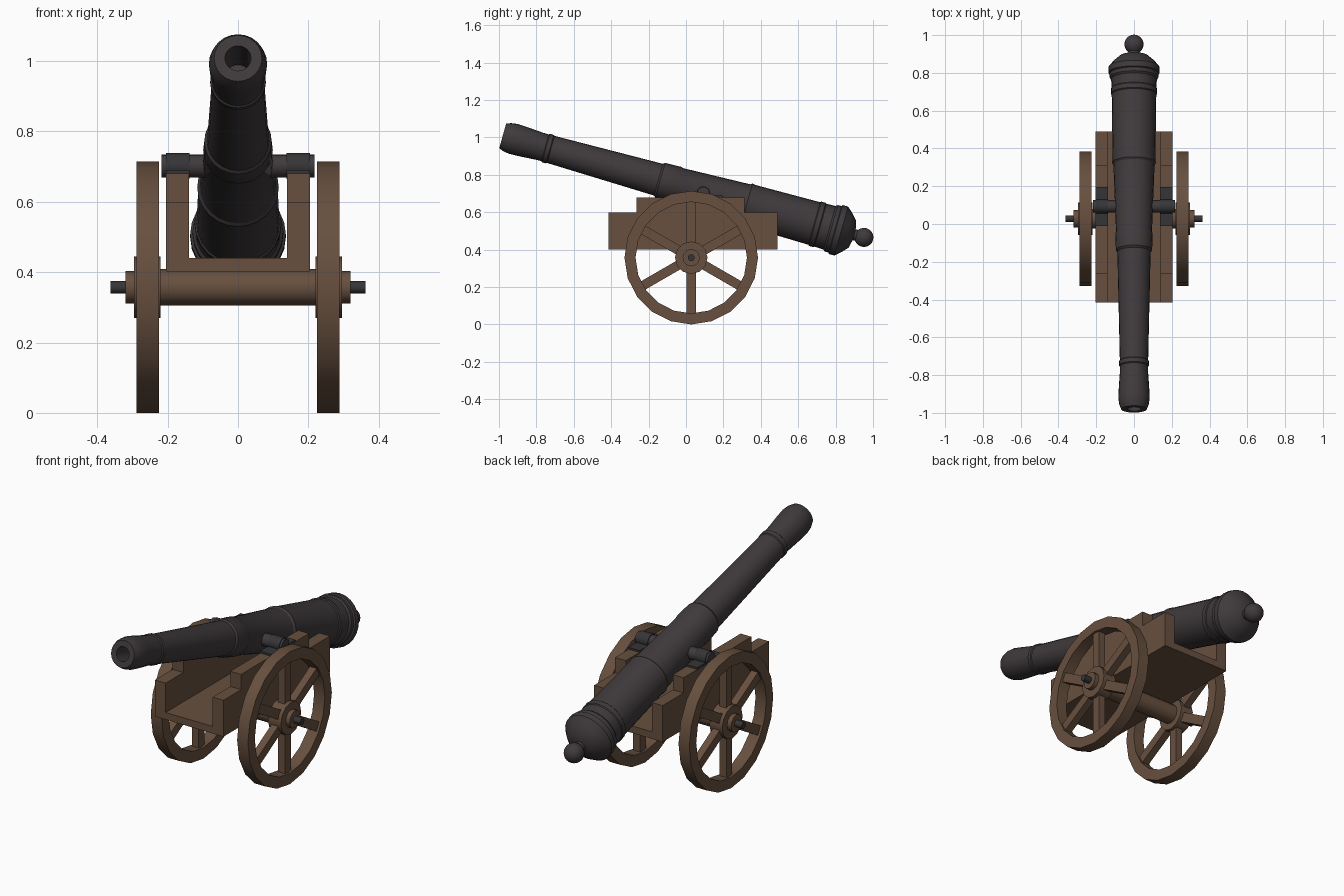
import bpy, bmesh, math
from mathutils import Matrix, Vector

if "Cube" in bpy.data.objects:
    bpy.data.objects.remove(bpy.data.objects["Cube"])


def material(name, rgb):
    m = bpy.data.materials.new(name)
    m.diffuse_color = (*rgb, 1)
    m.use_nodes = True
    m.node_tree.nodes["Principled BSDF"].inputs["Base Color"].default_value = m.diffuse_color
    return m


WOOD = material("brown wood", (0.135, 0.079, 0.049))
BARREL = material("gunmetal", (0.050, 0.042, 0.044))
IRON = material("dark iron", (0.036, 0.035, 0.038))


def finish(name, bm, mat, smooth=True):
    bmesh.ops.recalc_face_normals(bm, faces=bm.faces)
    me = bpy.data.meshes.new(name)
    bm.to_mesh(me)
    bm.free()
    me.materials.append(mat)
    if smooth:
        me.shade_smooth()
        me.set_sharp_from_angle(angle=math.radians(32))
    ob = bpy.data.objects.new(name, me)
    bpy.context.collection.objects.link(ob)
    return ob


def add_box(bm, lo, hi, matrix=Matrix()):
    lo, hi = Vector(lo), Vector(hi)
    m = matrix @ Matrix.Translation((lo + hi) / 2) @ Matrix.Diagonal((*(hi - lo), 1))
    bmesh.ops.create_cube(bm, size=1, matrix=m)


def box(name, lo, hi, mat):
    bm = bmesh.new()
    add_box(bm, lo, hi)
    return finish(name, bm, mat, False)


def lathe(bm, profile, sides, axis, closed=False):
    """Spin (distance along axis, radius) points around the given axis through the origin."""
    d = Vector(axis)
    up = Vector((0, 0, 1))
    vs = [bm.verts.new(d * s + up * r) for s, r in profile]
    es = [bm.edges.new(p) for p in zip(vs, vs[1:])]
    if closed:
        es.append(bm.edges.new((vs[-1], vs[0])))
    bmesh.ops.spin(bm, geom=vs + es, cent=(0, 0, 0), axis=d, angle=math.tau,
                   steps=sides, use_duplicate=False)
    bmesh.ops.remove_doubles(bm, verts=bm.verts, dist=1e-5)


def rod(name, x0, x1, r, y, z, sides, mat):
    bm = bmesh.new()
    lathe(bm, [(x0, 0), (x0, r), (x1, r), (x1, 0)], sides, (1, 0, 0))
    ob = finish(name, bm, mat)
    ob.location = (0, y, z)
    return ob


# Barrel: one turned profile from the bore, over the rings, to the knob
knob_s, knob_r = 2.006, 0.051
profile = [(0.2, 0), (0.2, 0.037), (0, 0.037), (0, 0.068), (0.025, 0.078), (0.06, 0.083),
           (0.11, 0.081), (0.20, 0.075), (0.235, 0.074), (0.24, 0.079), (0.262, 0.079),
           (0.267, 0.075), (0.865, 0.088), (0.875, 0.096), (0.965, 0.099), (0.975, 0.095),
           (1.345, 0.109), (1.355, 0.116), (1.375, 0.113), (1.73, 0.118), (1.735, 0.123),
           (1.76, 0.123), (1.765, 0.119), (1.815, 0.121), (1.825, 0.129), (1.845, 0.129),
           (1.85, 0.136), (1.88, 0.136), (1.915, 0.105), (1.942, 0.074), (1.952, 0.03)]
for i in range(9):
    a = math.radians(144 - 18 * i)
    profile.append((knob_s + knob_r * math.cos(a), knob_r * math.sin(a)))
bm = bmesh.new()
lathe(bm, profile, 24, (0, 1, 0))
barrel = finish("barrel", bm, BARREL)
barrel.location = (0, -0.98, 1.008)
barrel.rotation_euler = (-math.radians(15.7), 0, 0)

# Trunnion bar through the barrel
TY, TZ = 0.093, 0.702
rod("trunnions", -0.217, 0.217, 0.033, TY, TZ, 16, BARREL)

# Carriage bed
box("bed", (-0.142, -0.415, 0.402), (0.142, 0.49, 0.44), WOOD)

# Axle and its iron core
AY, AZ = 0.028, 0.357
rod("axle", -0.23, 0.23, 0.052, AY, AZ, 12, WOOD)
rod("axle_pin", -0.363, 0.363, 0.018, AY, AZ, 12, IRON)

# Stepped side outline of a cheek (y, z)
outline = [(-0.415, 0.402), (0.49, 0.402), (0.49, 0.598), (0.312, 0.598),
           (0.312, 0.68), (-0.265, 0.68), (-0.265, 0.598), (-0.415, 0.598)]

for side, label in ((-1, "left"), (1, "right")):
    # Cheek
    bm = bmesh.new()
    f = bm.faces.new([bm.verts.new((side * 0.14, y, z)) for y, z in outline])
    ext = bmesh.ops.extrude_face_region(bm, geom=[f])["geom"]
    bmesh.ops.translate(bm, vec=(side * 0.064, 0, 0),
                        verts=[v for v in ext if isinstance(v, bmesh.types.BMVert)])
    finish(label + "_cheek", bm, WOOD, False)

    # Trunnion clamp: flat plate and rounded cap
    xs = sorted((side * 0.138, side * 0.205))
    box(label + "_clamp_plate", (xs[0], -0.01, 0.675), (xs[1], 0.196, 0.69), IRON)
    rod(label + "_clamp_cap", xs[0], xs[1], 0.037, TY, TZ, 16, IRON)

    # Wheel rim
    bm = bmesh.new()
    lathe(bm, [(0.225, 0.298), (0.225, 0.357), (0.289, 0.357), (0.289, 0.298)], 20,
          (side, 0, 0), closed=True)
    rim = finish(label + "_wheel_rim", bm, WOOD)
    rim.location = (0, AY, AZ)

    # Six spokes
    bm = bmesh.new()
    sx = sorted((side * 0.237, side * 0.277))
    for i in range(6):
        add_box(bm, (sx[0], -0.025, 0.04), (sx[1], 0.025, 0.31),
                Matrix.Rotation(math.radians(60 * i), 4, 'X'))
    spokes = finish(label + "_wheel_spokes", bm, WOOD, False)
    spokes.location = (0, AY, AZ)

    # Stepped hub
    bm = bmesh.new()
    lathe(bm, [(0.22, 0), (0.22, 0.087), (0.296, 0.087), (0.296, 0.046),
               (0.32, 0.046), (0.32, 0)], 12, (side, 0, 0))
    hub = finish(label + "_wheel_hub", bm, WOOD)
    hub.location = (0, AY, AZ)
